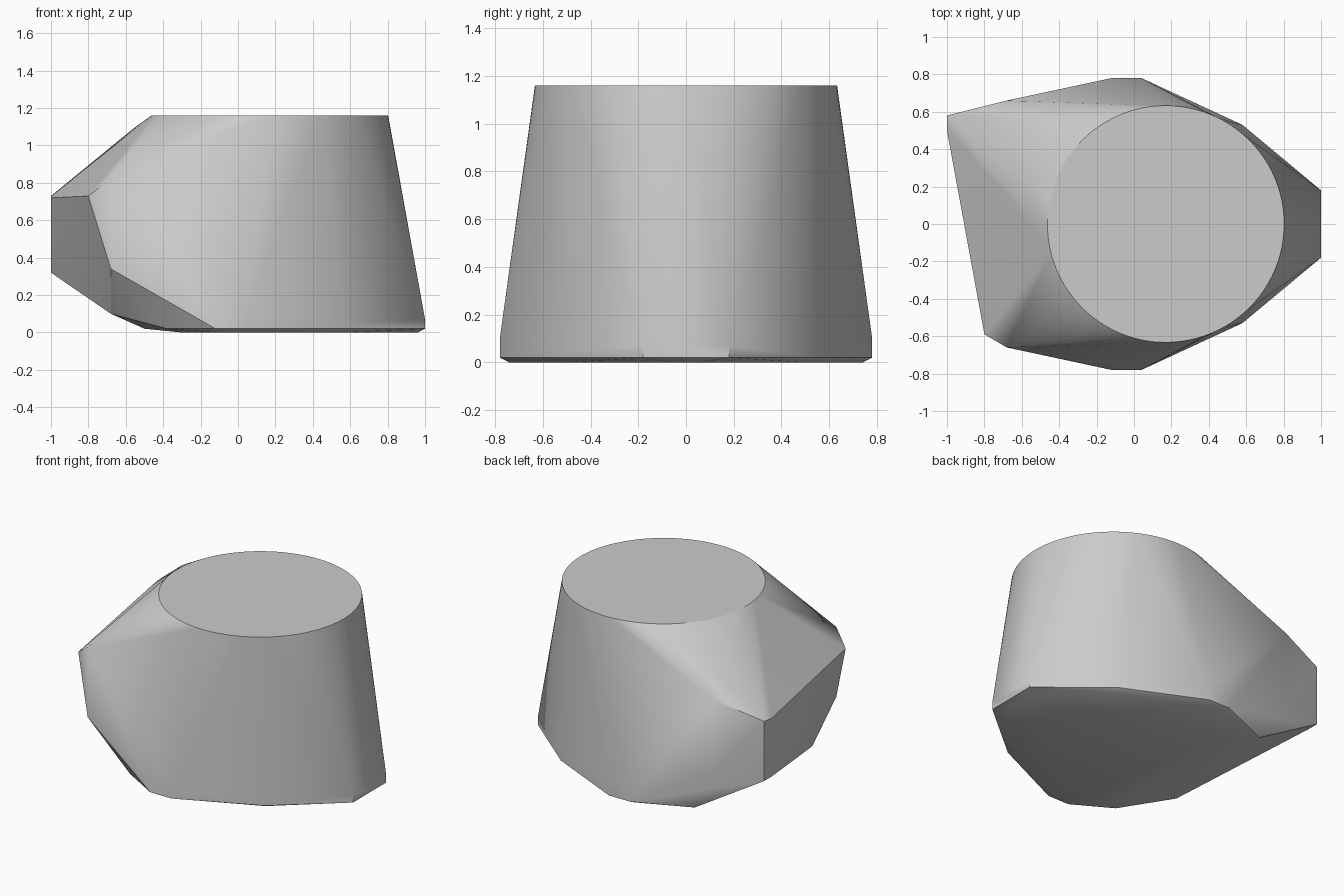
import bpy, bmesh, math

cube = bpy.data.objects.get("Cube")
if cube:
    bpy.data.objects.remove(cube, do_unlink=True)


def make_material(name, rgb):
    mat = bpy.data.materials.new(name)
    mat.use_nodes = True
    mat.diffuse_color = (*rgb, 1)
    mat.node_tree.nodes["Principled BSDF"].inputs["Base Color"].default_value = (*rgb, 1)
    return mat


grey = make_material("plain grey", (0.6, 0.6, 0.6))
bm = bmesh.new()


def add_pair(x, y, z):
    """Add a corner and its twin on the other side."""
    for side in (1, -1):
        bm.verts.new((x, side * y, z))


# Round flat top
TOP_X, TOP_R, TOP_Z, STEPS = 0.17, 0.633, 1.16, 96
for i in range(STEPS):
    a = math.tau * i / STEPS
    bm.verts.new((TOP_X + TOP_R * math.cos(a), TOP_R * math.sin(a), TOP_Z))

# Lower rim, a short upright band
for x, y, top in ((1, 0.18, 0.07), (0.58, 0.53, 0.04), (0.04, 0.78, 0.1)):
    add_pair(x, y, 0.02)
    add_pair(x, y, top)
add_pair(-0.12, 0.78, 0.02)

# Flat underside
for x, y in ((0.96, 0.06), (0.56, 0.5), (0.0, 0.74), (-0.12, 0.74), (-0.3, 0.5)):
    add_pair(x, y, 0)

# Paired corners of the side bulge
for corner in ((-0.68, 0.66, 0.34), (-0.68, 0.66, 0.82), (-0.8, 0.59, 0.73)):
    add_pair(*corner)

# Uneven corners of the bulge
for corner in ((-1, 0.58, 0.73), (-1, 0.58, 0.32), (-1, 0.5, 0.72), (-1, 0.5, 0.32),
               (-0.56, 0.2, 1.09), (-0.68, -0.4, 0.1), (-0.5, 0.62, 0.02),
               (-0.38, -0.63, 0.02), (-0.5, -0.2, 0.02)):
    bm.verts.new(corner)

# Wrap the corners in one convex shell
bmesh.ops.convex_hull(bm, input=bm.verts[:])
loose = [v for v in bm.verts if not v.link_faces]
bmesh.ops.delete(bm, geom=loose, context='VERTS')
bmesh.ops.dissolve_limit(bm, angle_limit=0.002, verts=bm.verts[:], edges=bm.edges[:])
bmesh.ops.recalc_face_normals(bm, faces=bm.faces[:])

mesh = bpy.data.meshes.new("convex_body")
bm.to_mesh(mesh)
bm.free()
mesh.materials.append(grey)
body = bpy.data.objects.new("convex_body", mesh)
bpy.context.collection.objects.link(body)

bpy.ops.object.select_all(action='DESELECT')
body.select_set(True)
bpy.context.view_layer.objects.active = body
bpy.ops.object.shade_smooth_by_angle(angle=math.radians(30))
